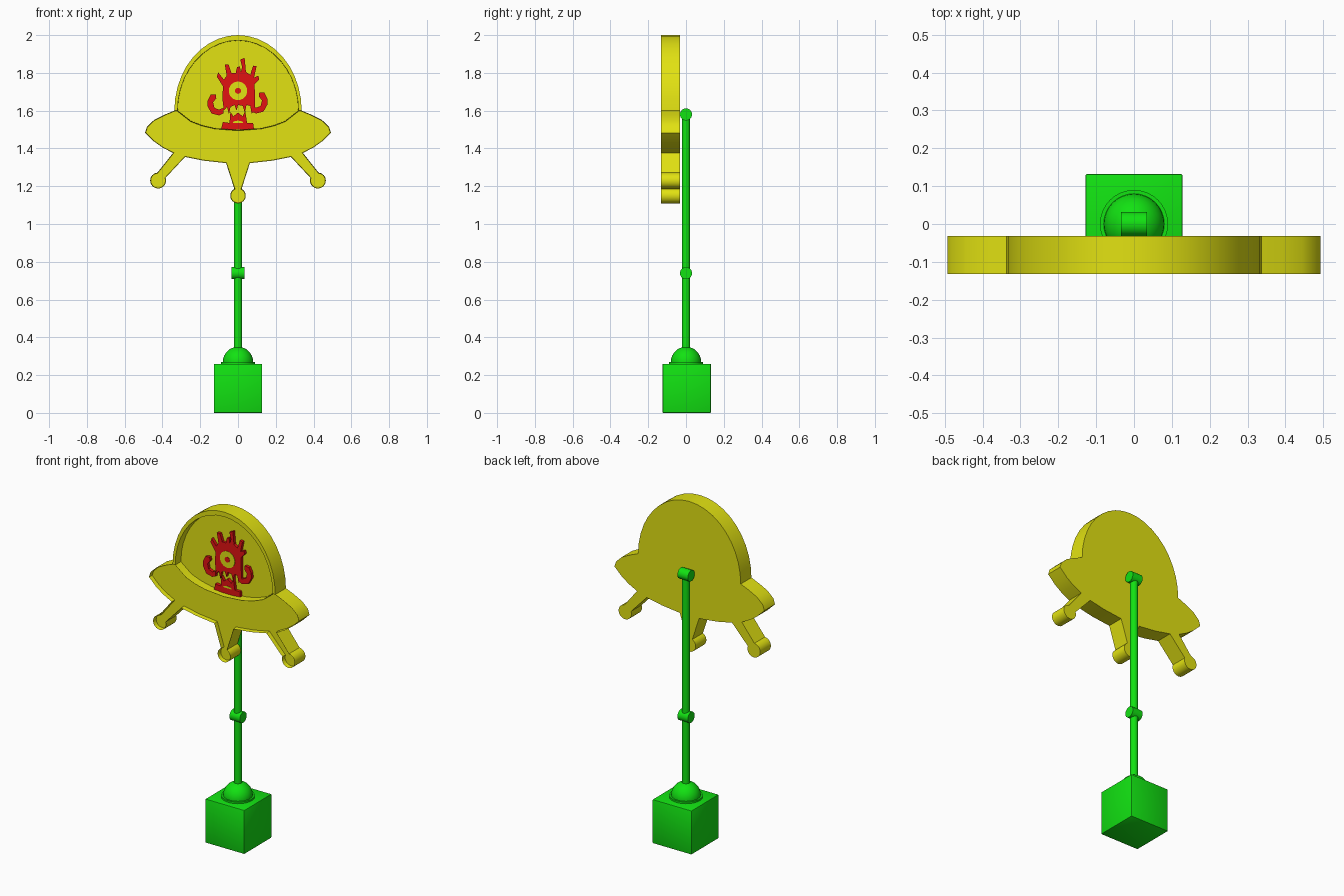
import bpy, bmesh, math
from mathutils import Vector

if "Cube" in bpy.data.objects:
    bpy.data.objects.remove(bpy.data.objects["Cube"])


def material(name, rgb):
    m = bpy.data.materials.new(name)
    m.diffuse_color = (*rgb, 1)
    m.use_nodes = True
    m.node_tree.nodes["Principled BSDF"].inputs["Base Color"].default_value = m.diffuse_color
    return m


YELLOW = material("yellow", (0.76, 0.76, 0.006))
GREEN = material("green", (0.006, 0.76, 0.006))
RED = material("red", (0.76, 0.006, 0.006))


def finish(bm, name, mat, smooth=True):
    bmesh.ops.recalc_face_normals(bm, faces=bm.faces)
    me = bpy.data.meshes.new(name)
    bm.to_mesh(me)
    bm.free()
    me.materials.append(mat)
    ob = bpy.data.objects.new(name, me)
    bpy.context.collection.objects.link(ob)
    if smooth:
        bpy.ops.object.select_all(action='DESELECT')
        ob.select_set(True)
        bpy.context.view_layer.objects.active = ob
        bpy.ops.object.shade_smooth_by_angle(angle=math.radians(30))
    return ob


def arc(cx, cz, rx, rz, a0, a1, n):
    """Points on an ellipse from angle a0 to a1 in degrees."""
    out = []
    for i in range(n + 1):
        a = math.radians(a0 + (a1 - a0) * i / n)
        out.append((cx + rx * math.cos(a), cz + rz * math.sin(a)))
    return out


def mirror(points):
    return [(-x, z) for x, z in reversed(points)]


def extrude(bm, faces, depth):
    r = bmesh.ops.extrude_face_region(bm, geom=faces, use_keep_orig=True)
    vs = [v for v in r['geom'] if isinstance(v, bmesh.types.BMVert)]
    bmesh.ops.translate(bm, verts=vs, vec=(0, depth, 0))


def prisms(name, mat, shapes, front, back):
    """Flat x-z outlines extruded between two depths."""
    bm = bmesh.new()
    for pts in shapes:
        f = bm.faces.new([bm.verts.new((x, front, z)) for x, z in pts])
        extrude(bm, [f], back - front)
    return finish(bm, name, mat, smooth=False)


# Flying saucer sign: one outline with a hollow dome and a shallow saucer tray
FRONT, BACK = -0.132, -0.032
N = 20
dome_out = arc(0, 1.60, 0.337, 0.40, 180, 0, N)
dome_in = arc(0, 1.60, 0.320, 0.372, 180, 0, N)
sill = [(0.25, 1.545), (0.19, 1.522), (0.12, 1.506)]
sill = sill + [(0, 1.497)] + mirror(sill)               # right to left
hull = [(0.39, 1.578), (0.445, 1.55), (0.482, 1.515), (0.492, 1.483),
        (0.445, 1.437), (0.40, 1.405), (0.344, 1.376)]
hull += arc(0.423, 1.23, 0.042, 0.042, 85, -200, 20)    # side foot
hull += [(0.28, 1.355), (0.18, 1.335), (0.063, 1.322)]
hull += arc(0, 1.15, 0.041, 0.041, 62, -90, 11)         # centre foot
hull = hull + mirror(hull[:-1])                         # right to left, below

bm = bmesh.new()


def ring(points):
    return [bm.verts.new((x, FRONT, z)) for x, z in points]


vo, vi, vs, vh = ring(dome_out), ring(dome_in), ring(sill), ring(hull)
rim = [bm.faces.new((vo[i], vo[i + 1], vi[i + 1], vi[i])) for i in range(N)]
window = bm.faces.new(vi + vs)
tray = bm.faces.new([vo[-1]] + vh + [vo[0], vi[0]] + vs[::-1] + [vi[-1]])
extrude(bm, rim + [window, tray], BACK - FRONT)
bmesh.ops.recalc_face_normals(bm, faces=bm.faces)
for face, lip, depth in ((window, 0.001, 0.052), (tray, 0.003, 0.025)):
    bmesh.ops.inset_individual(bm, faces=[face], thickness=lip, use_even_offset=True)
    bmesh.ops.translate(bm, verts=face.verts[:], vec=(0, depth, 0))
finish(bm, "saucer_sign", YELLOW)

# Alien: head with hair spikes, dripping teeth, chin and arms
DF, DB = -0.098, -0.079
head = [(-0.075, 1.60), (-0.082, 1.66), (-0.08, 1.73), (-0.112, 1.78), (-0.105, 1.802),
        (-0.075, 1.765), (-0.06, 1.785), (-0.07, 1.845), (-0.05, 1.845), (-0.035, 1.80),
        (-0.012, 1.80), (-0.005, 1.83), (0.01, 1.835), (0.015, 1.805), (0.022, 1.83),
        (0.012, 1.87), (0.035, 1.88), (0.042, 1.805), (0.065, 1.79), (0.08, 1.838),
        (0.098, 1.835), (0.085, 1.775), (0.108, 1.785), (0.112, 1.765), (0.088, 1.74),
        (0.09, 1.66), (0.09, 1.60), (0.072, 1.585), (0.065, 1.625), (0.045, 1.63),
        (0.036, 1.59), (0.025, 1.625), (0.0, 1.63), (-0.008, 1.60), (-0.018, 1.63),
        (-0.04, 1.62), (-0.048, 1.58), (-0.058, 1.62)]
chin = [(-0.09, 1.50), (0.085, 1.50), (0.08, 1.535), (0.048, 1.535), (0.038, 1.60),
        (0.025, 1.57), (0.0, 1.59), (-0.025, 1.57), (-0.04, 1.595), (-0.045, 1.535),
        (-0.08, 1.54)]
arm = [(-0.078, 1.585), (-0.10, 1.575), (-0.14, 1.585), (-0.162, 1.625), (-0.16, 1.655),
       (-0.145, 1.685), (-0.118, 1.687), (-0.115, 1.665), (-0.132, 1.645),
       (-0.125, 1.615), (-0.10, 1.605), (-0.078, 1.615)]
arm_right = [(x - 0.005, z + 0.01) for x, z in mirror(arm)]
prisms("alien_body", RED, [head, chin, arm, arm_right], DF, DB)
smile = arc(0, 1.535, 0.028, 0.012, 180, 0, 8)
prisms("alien_eye_white", YELLOW, [arc(0, 1.705, 0.049, 0.049, 0, 345, 23), smile],
       DF - 0.002, DF)
prisms("alien_pupil", RED, [arc(0, 1.705, 0.016, 0.016, 0, 337.5, 15)], DF - 0.004, DF - 0.002)


# Stand
def cylinder(name, radius, length, loc, axis='Z', segments=32):
    bm = bmesh.new()
    bmesh.ops.create_cone(bm, cap_ends=True, segments=segments, radius1=radius,
                          radius2=radius, depth=length)
    ob = finish(bm, name, GREEN)
    ob.location = loc
    if axis == 'X':
        ob.rotation_euler.y = math.pi / 2
    return ob


cylinder("pole", 0.022, 1.28, (0, 0, 0.94))
for label, z in (("middle", 0.74), ("top", 1.58)):
    cylinder(label + "_joint", 0.032, 0.068, (0, 0, z), 'X')
cylinder("dome_collar", 0.09, 0.014, (0, 0, 0.263))

# Half ball on the base
bm = bmesh.new()
bmesh.ops.create_uvsphere(bm, u_segments=32, v_segments=16, radius=0.08)
bmesh.ops.translate(bm, verts=bm.verts, vec=(0, 0, 0.27))
bmesh.ops.bisect_plane(bm, geom=bm.verts[:] + bm.edges[:] + bm.faces[:],
                       plane_co=(0, 0, 0.262), plane_no=(0, 0, -1), clear_outer=True)
finish(bm, "base_dome", GREEN)

# Base block with softened edges
bm = bmesh.new()
bmesh.ops.create_cube(bm, size=1)
for v in bm.verts:
    v.co = Vector((v.co.x * 0.256, v.co.y * 0.256 + 0.004, (v.co.z + 0.5) * 0.26))
bmesh.ops.bevel(bm, geom=bm.edges[:], offset=0.004, segments=2, affect='EDGES', profile=0.5)
finish(bm, "base_block", GREEN)
